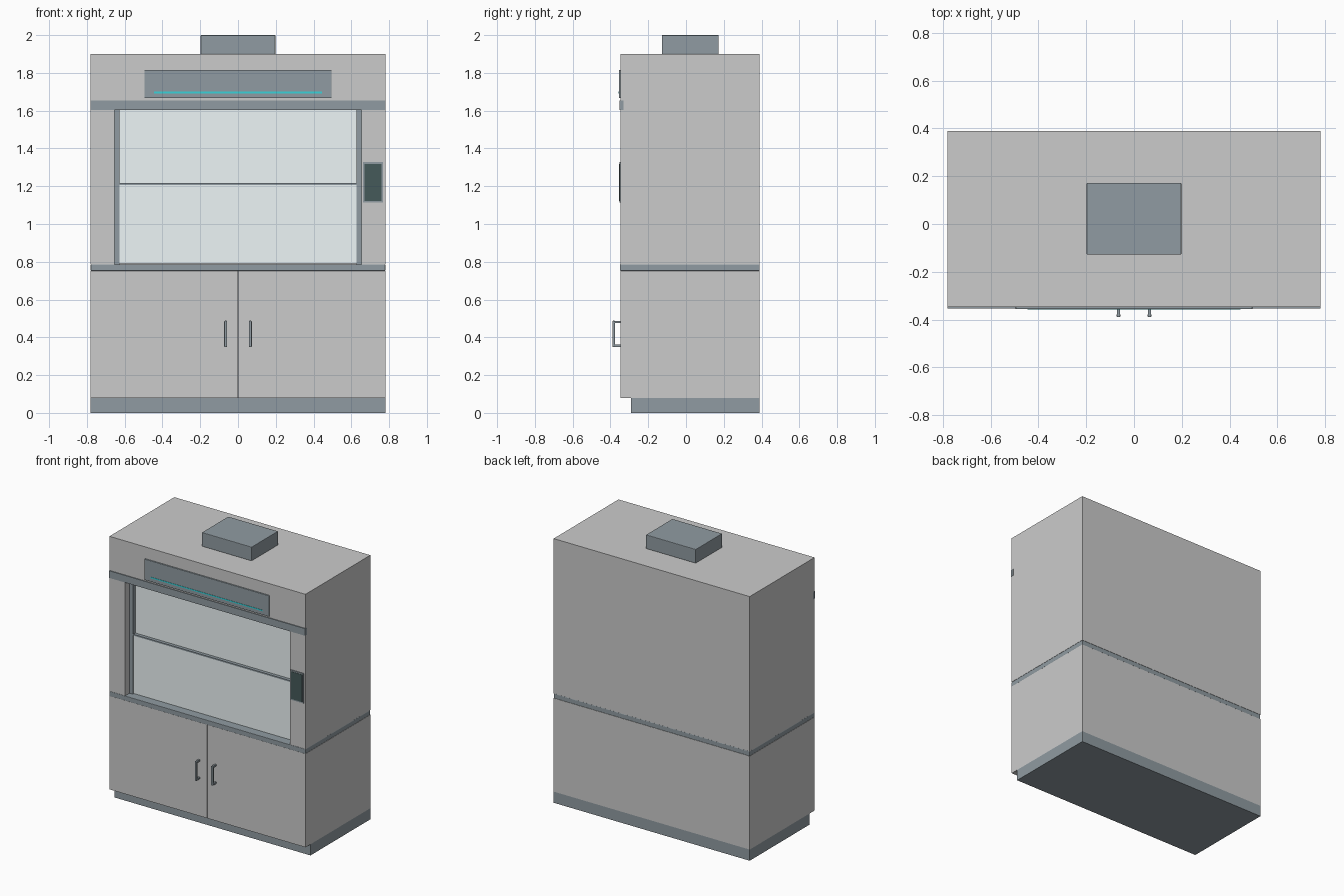
import bpy, bmesh
from mathutils import Vector

if "Cube" in bpy.data.objects:
    bpy.data.objects.remove(bpy.data.objects["Cube"])


def material(name, rgb):
    m = bpy.data.materials.new(name)
    m.diffuse_color = (*rgb, 1)
    m.use_nodes = True
    m.node_tree.nodes["Principled BSDF"].inputs["Base Color"].default_value = m.diffuse_color
    return m


DARK = material("dark_trim", (0.28, 0.33, 0.36))
GLASS = material("pale_glass", (0.85, 0.92, 0.93))
SCREEN = material("dark_screen", (0.06, 0.10, 0.10))
GLOW = material("teal_light", (0.04, 0.65, 0.70))


def box(name, x, y, z, mat=None, bevel=0.0):
    """Box from (min, max) ranges along each axis."""
    lo, hi = zip(x, y, z)
    lo, hi = Vector(lo), Vector(hi)
    bm = bmesh.new()
    bmesh.ops.create_cube(bm, size=1)
    for v in bm.verts:
        v.co = (lo + hi) / 2 + v.co * (hi - lo)
    me = bpy.data.meshes.new(name)
    bm.to_mesh(me)
    bm.free()
    ob = bpy.data.objects.new(name, me)
    bpy.context.collection.objects.link(ob)
    if mat:
        me.materials.append(mat)
    if bevel:
        b = ob.modifiers.new("edge", 'BEVEL')
        b.width, b.segments = bevel, 2
    return ob


def pair(name, x, y, z, mat=None, bevel=0.0):
    """The same box on both sides of the centre."""
    box("right_" + name, x, y, z, mat, bevel)
    box("left_" + name, (-x[1], -x[0]), y, z, mat, bevel)


W, F, B = 0.78, -0.347, 0.39   # half width, front, back

# Base: recessed plinth, cabinet, doors, worktop
box("plinth", (-W, W), (-0.29, B), (0, 0.08), DARK)
box("base_cabinet", (-W, W), (F + 0.02, B), (0.08, 0.752))
pair("door", (0.002, W), (F, F + 0.02), (0.08, 0.752))
box("worktop", (-W, W), (F - 0.002, B), (0.752, 0.786), DARK, 0.003)

# Door handles: upright grip with two standoffs
pair("handle_grip", (0.057, 0.073), (-0.39, -0.376), (0.348, 0.488), DARK, 0.004)
for n, z in (("lower", 0.349), ("upper", 0.475)):
    pair("handle_standoff_" + n, (0.059, 0.071), (-0.382, F + 0.002), (z, z + 0.012), DARK)

# Chamber: side pillars, back panel
pair("pillar", (0.655, W), (F, B), (0.786, 1.605))
box("back_panel", (-0.655, 0.655), (0.36, B), (0.786, 1.605))

# Sash: guide rails and two staggered glass panes
pair("sash_rail", (0.628, 0.655), (-0.298, -0.24), (0.786, 1.605), DARK)
box("lower_sash_glass", (-0.628, 0.628), (-0.292, -0.282), (0.79, 1.206), GLASS)
box("upper_sash_glass", (-0.628, 0.628), (-0.27, -0.26), (1.2, 1.605), GLASS)
box("sash_bar", (-0.628, 0.628), (-0.294, -0.27), (1.206, 1.216), DARK)

# Upper housing, header strip and light panel
box("upper_housing", (-W, W), (F, B), (1.605, 1.9))
box("header_strip", (-W - 0.001, W + 0.001), (F - 0.006, -0.33), (1.604, 1.655), DARK)
box("light_panel", (-0.495, 0.495), (F - 0.009, F + 0.005), (1.666, 1.816), DARK, 0.002)
box("light_strip", (-0.445, 0.445), (F - 0.011, F), (1.692, 1.701), GLOW)

# Control display on the right pillar
box("display_frame", (0.663, 0.767), (F - 0.005, F + 0.005), (1.113, 1.328), DARK)
box("display_screen", (0.671, 0.759), (F - 0.007, F), (1.121, 1.318), SCREEN)

# Exhaust duct collar
box("duct_collar", (-0.198, 0.198), (-0.128, 0.172), (1.9, 2.0), DARK, 0.003)
